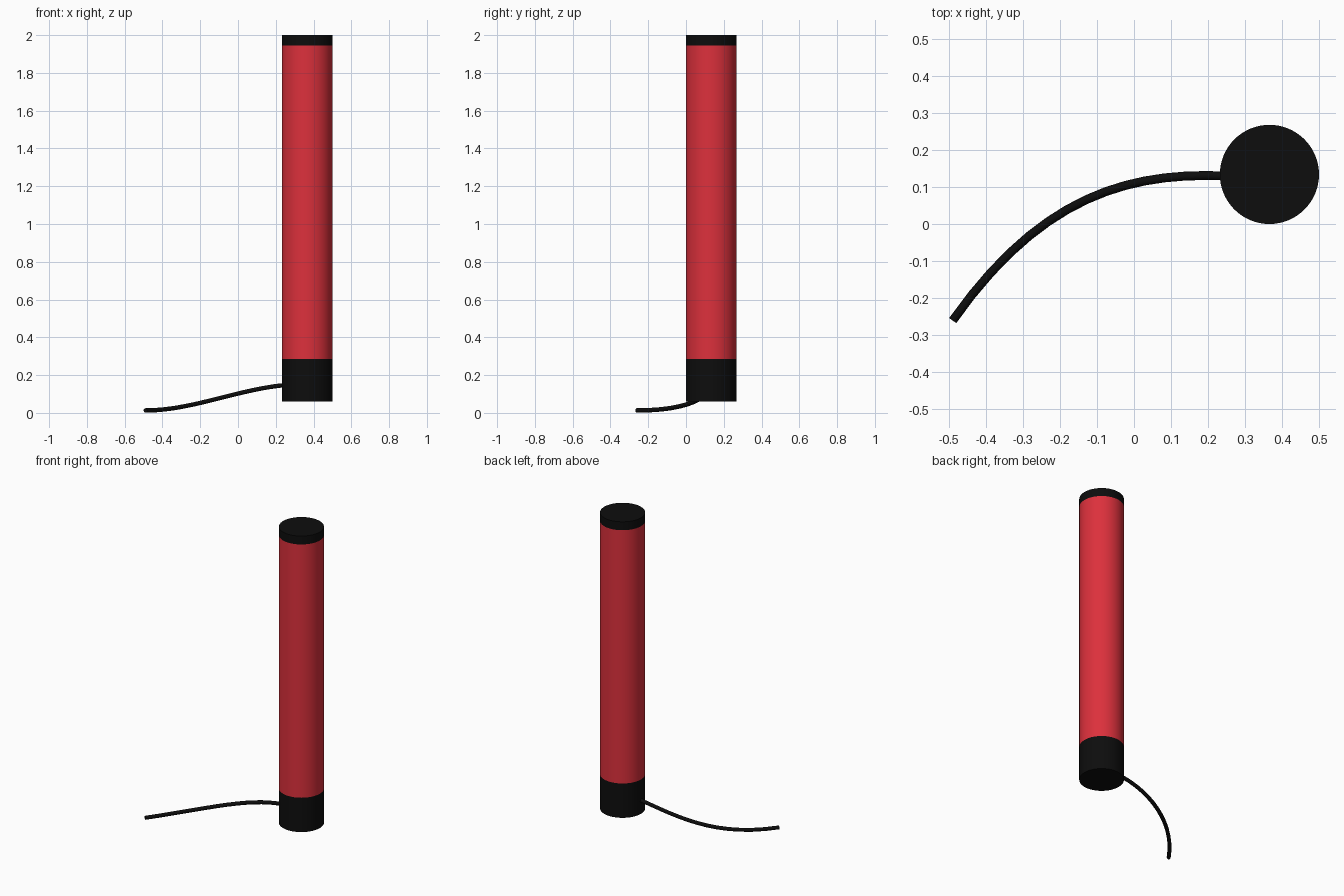
import bpy

if "Cube" in bpy.data.objects:
    bpy.data.objects.remove(bpy.data.objects["Cube"])

CX, CY, R = 0.366, 0.134, 0.134   # column axis and radius


def material(name, color):
    m = bpy.data.materials.new(name)
    m.diffuse_color = (*color, 1)
    m.use_nodes = True
    m.node_tree.nodes["Principled BSDF"].inputs["Base Color"].default_value = m.diffuse_color
    return m


red = material("red", (0.72, 0.03, 0.045))
black = material("black", (0.004, 0.004, 0.004))


def tube(name, z0, z1, mat):
    bpy.ops.mesh.primitive_cylinder_add(
        vertices=64, radius=R, depth=z1 - z0, location=(CX, CY, (z0 + z1) / 2))
    ob = bpy.context.object
    ob.name = name
    ob.data.materials.append(mat)
    bpy.ops.object.shade_smooth_by_angle()
    return ob


# Upright column: base, coloured body, top cap
tube("base_cap", 0.06, 0.285, black)
tube("body", 0.285, 1.945, red)
tube("top_cap", 1.945, 2.0, black)

# Power cable curving from the base down to the ground
curve = bpy.data.curves.new("cable", 'CURVE')
curve.dimensions = '3D'
curve.bevel_depth = 0.012
curve.bevel_resolution = 3
curve.use_fill_caps = True
curve.resolution_u = 14
spline = curve.splines.new('BEZIER')
spline.bezier_points.add(1)
start, end = spline.bezier_points
for p in (start, end):
    p.handle_left_type = p.handle_right_type = 'FREE'
start.co = (0.245, 0.13, 0.147)
start.handle_left = (0.3, 0.13, 0.147)
start.handle_right = (-0.01, 0.14, 0.122)
end.handle_left = (-0.25, 0.08, 0.012)
end.co = (-0.49, -0.261, 0.013)
end.handle_right = (-0.6, -0.4, 0.013)
cable = bpy.data.objects.new("power_cable", curve)
bpy.context.collection.objects.link(cable)
curve.materials.append(black)
